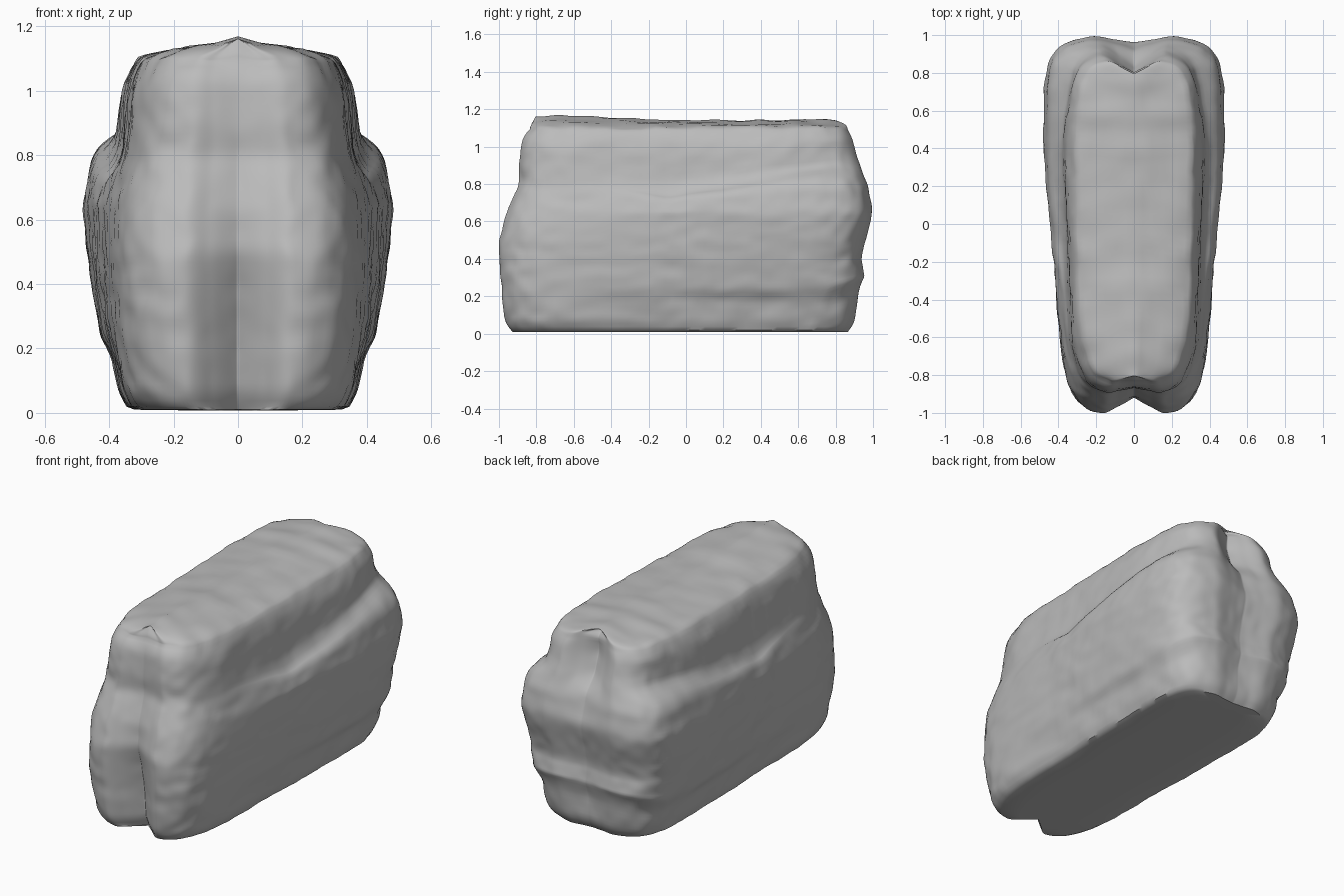
import bpy
import bmesh
from mathutils import Vector, noise

default_cube = bpy.data.objects.get("Cube")
if default_cube:
    bpy.data.objects.remove(default_cube, do_unlink=True)

# Height, front end, front cleft, front half width, rear half width, rear end, rear cleft
LEVELS = [
    (.02, -.935, .12, .32, .345, .87, .01),
    (.06, -.965, .12, .345, .362, .90, .01),
    (.19, -.985, .13, .365, .395, .92, .02),
    (.23, -.985, .13, .37, .425, .955, .03),
    (.40, -.998, .11, .38, .452, .935, .03),
    (.50, -1.0, .08, .38, .467, .96, .03),
    (.65, -.955, .05, .372, .479, .995, .03),
    (.80, -.89, .03, .348, .46, .97, .05),
    (.85, -.888, .025, .34, .432, .95, .07),
    (.89, -.89, .02, .335, .375, .935, .09),
    (1.0, -.88, .015, .32, .365, .90, .10),
    (1.05, -.865, .01, .31, .35, .885, .09),
    (1.09, -.83, 0, .29, .32, .865, .06),
]
BOTTOM, TOP = LEVELS[0][0], LEVELS[-1][0]
ROWS = 60
STEPS = 8


def level_at(z):
    """Interpolate the stone's outline settings at one height."""
    z = min(max(z, BOTTOM), TOP)
    for low, high in zip(LEVELS, LEVELS[1:]):
        if z <= high[0]:
            t = (z - low[0]) / (high[0] - low[0])
            return Vector(low).lerp(Vector(high), t)


def soft_level(z):
    """Average neighbouring heights so the steps are rounded, except at the rims."""
    reach = min(.025, z - BOTTOM, TOP - z)
    return sum((level_at(z + reach * i / 3) for i in range(-3, 4)), Vector([0] * 7)) / 7


def spline(points):
    """Smooth curve through a short list of points."""
    ends = [points[0]] + points + [points[-1]]
    curve = []
    for a, b, c, d in zip(ends, ends[1:], ends[2:], ends[3:]):
        for i in range(STEPS):
            t = i / STEPS
            curve.append(.5 * (2 * b + (c - a) * t + (2 * a - 5 * b + 4 * c - d) * t * t
                               + (3 * b - a - 3 * c + d) * t ** 3))
    return curve + [points[-1]]


def half_outline(z):
    _, front, cleft, wf, wb, rear, rear_cleft = soft_level(z)
    middle = (wf + wb) / 2
    pinch = 1 - max(0, rear_cleft - .03)
    points = [(0, front + cleft), (.22 * wf, front + cleft * .4), (.47 * wf, front),
              (.8 * wf, front + .07), (wf, front + .28), (middle, -.2),
              (middle * .4 + wb * .6, .1), (wb, .45), (wb * .98 * pinch, rear - .2),
              (.83 * wb * pinch, rear - .06), (.48 * wb, rear),
              (.2 * wb, rear - rear_cleft * .5), (0, rear - rear_cleft)]
    return spline([Vector((x, y, z)) for x, y in points])


def bump(z, centre, reach):
    return max(0, 1 - abs(z - centre) / reach)


def weathered(p):
    """Slant the side ledges and roughen the surface."""
    slant = max(0, min(.75 - p.y, p.y + .95))
    p.z -= .14 * slant * bump(p.z, .86, .22)
    p.z += .35 * max(0, p.y - .75) * bump(p.z, .22, .17)
    rough = .006 * noise.noise(p * 6) + .006 * noise.noise(p * 15)
    p.x += rough * min(1, abs(p.x) * 12)
    p.y += .6 * rough * (1 if p.y > 0 else -1)
    p.z += .008 * noise.noise(p * 9) * min(1, max(0, p.z - .05) * 5)
    return p


# Side rings, from the base to the shoulder
rows = [[weathered(p) for p in half_outline(BOTTOM + (TOP - BOTTOM) * i / ROWS)]
        for i in range(ROWS + 1)]

# Low ridged crown closing inward to the centre line
shoulder = half_outline(TOP)
for scale, z in ((.96, 1.102), (.87, 1.111), (.7, 1.119), (.5, 1.126),
                 (.3, 1.134), (.15, 1.139), (0, 1.142)):
    crown = []
    for p in shoulder:
        shrink = .08 if p.y > 0 else .04
        lift = .03 * max(0, -p.y) * (1 - scale)
        q = Vector((p.x * scale, p.y * (1 - shrink * (1 - scale)), z + lift))
        q.z += .01 * noise.noise(q * 8)
        crown.append(weathered(q))
    rows.append(crown)

# Flat underside closing inward to the centre line
base = [[Vector((p.x * s, p.y * (.88 + .12 * s), z)) for p in half_outline(BOTTOM)]
        for s, z in ((0, .008), (.5, .008), (.93, .01))]
rows = base + rows

bm = bmesh.new()
grid = [[bm.verts.new(p) for p in row] for row in rows]
for lower, upper in zip(grid, grid[1:]):
    for i in range(len(lower) - 1):
        bm.faces.new((lower[i], lower[i + 1], upper[i + 1], upper[i]))
bmesh.ops.remove_doubles(bm, verts=bm.verts, dist=.0005)
bmesh.ops.recalc_face_normals(bm, faces=bm.faces)
mesh = bpy.data.meshes.new("cleft_boulder")
bm.to_mesh(mesh)
bm.free()
boulder = bpy.data.objects.new("cleft_boulder", mesh)
bpy.context.collection.objects.link(boulder)

# Matching other half
mirror = boulder.modifiers.new("matching_half", 'MIRROR')
mirror.use_axis[0] = True
mirror.use_clip = True
mirror.merge_threshold = .003

# Plain grey stone
stone = bpy.data.materials.new("grey_stone")
stone.use_nodes = True
colour = (.5, .5, .5, 1)
stone.diffuse_color = colour
stone.node_tree.nodes["Principled BSDF"].inputs["Base Color"].default_value = colour
mesh.materials.append(stone)

bpy.context.view_layer.objects.active = boulder
boulder.select_set(True)
bpy.ops.object.shade_smooth_by_angle(angle=.7)
